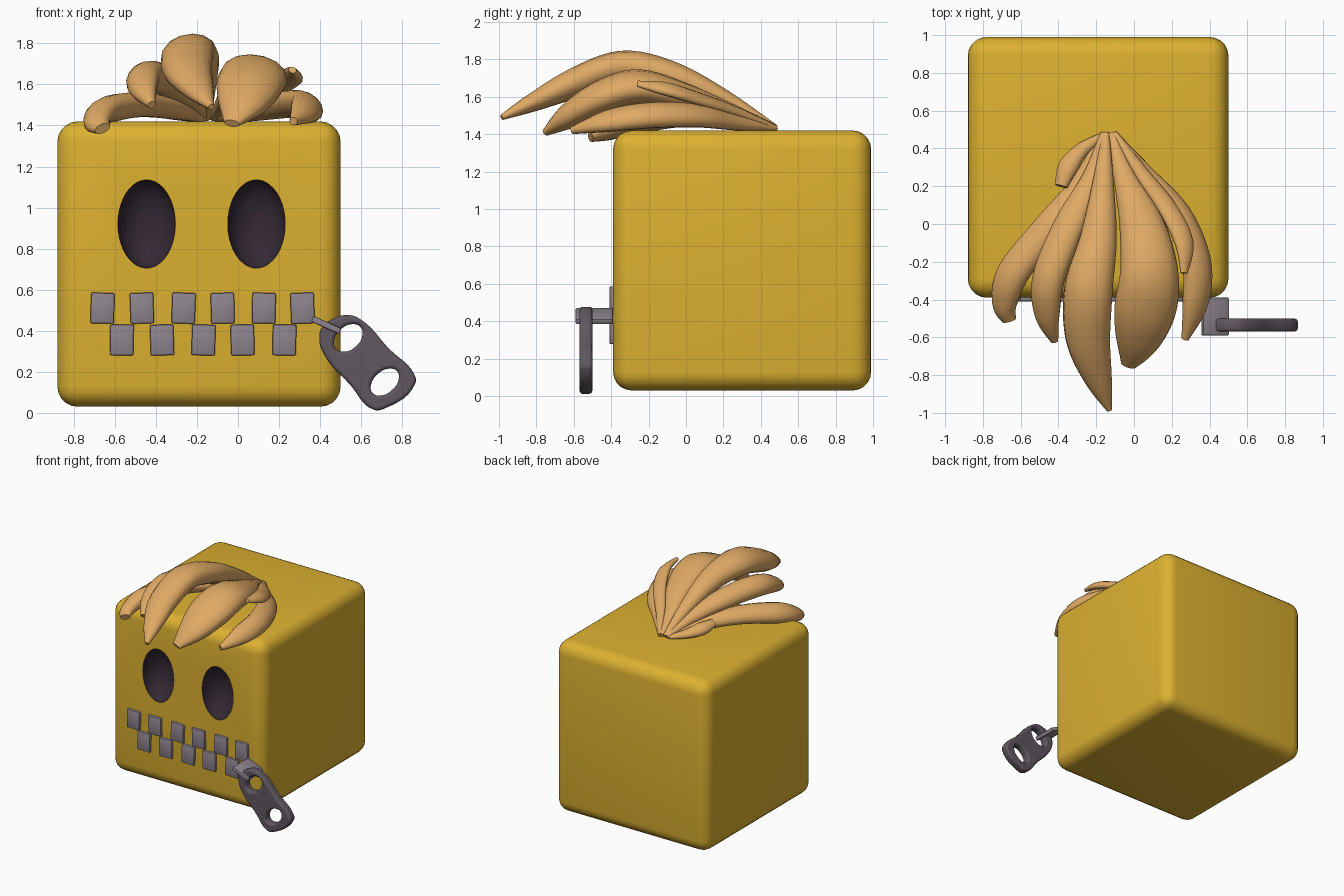
import bpy, bmesh, math
from mathutils import Vector, Matrix

if "Cube" in bpy.data.objects:
    bpy.data.objects.remove(bpy.data.objects["Cube"])


def material(name, rgb):
    m = bpy.data.materials.new(name)
    m.diffuse_color = (*rgb, 1)
    m.use_nodes = True
    m.node_tree.nodes["Principled BSDF"].inputs["Base Color"].default_value = m.diffuse_color
    return m


GOLD = material("gold", (0.72, 0.44, 0.03))
DARK = material("dark_purple", (0.035, 0.022, 0.035))
TAN = material("tan_hair", (0.74, 0.40, 0.13))
GREY = material("light_grey", (0.27, 0.235, 0.27))
STEEL = material("dark_steel", (0.115, 0.095, 0.115))


def smooth(ob, angle=35):
    bpy.ops.object.select_all(action='DESELECT')
    ob.select_set(True)
    bpy.context.view_layer.objects.active = ob
    bpy.ops.object.shade_smooth_by_angle(angle=math.radians(angle))


def from_bmesh(name, bm, mat):
    bmesh.ops.recalc_face_normals(bm, faces=bm.faces)
    me = bpy.data.meshes.new(name)
    bm.to_mesh(me)
    bm.free()
    ob = bpy.data.objects.new(name, me)
    bpy.context.collection.objects.link(ob)
    if mat:
        me.materials.append(mat)
    return ob


def box(name, centre, size, bevel, segments, mat, tilt=0):
    bm = bmesh.new()
    bmesh.ops.create_cube(bm, size=1)
    bmesh.ops.scale(bm, vec=size, verts=bm.verts)
    bmesh.ops.bevel(bm, geom=bm.edges[:], offset=bevel, segments=segments,
                    profile=0.5, affect='EDGES')
    bmesh.ops.rotate(bm, matrix=Matrix.Rotation(tilt, 3, 'Y'), verts=bm.verts)
    bmesh.ops.translate(bm, vec=centre, verts=bm.verts)
    ob = from_bmesh(name, bm, mat)
    smooth(ob)
    return ob


# Head block with two hollow eye sockets
head = box("head", (-0.19, 0.30, 0.725), (1.38, 1.38, 1.39), 0.1, 5, GOLD)
head.data.materials.append(DARK)
EYES, EW, EH, EZ, FRONT = (-0.445, 0.09), 0.14, 0.215, 0.92, -0.39
for ex in EYES:
    bm = bmesh.new()
    bmesh.ops.create_uvsphere(bm, u_segments=32, v_segments=20, radius=1)
    bmesh.ops.scale(bm, vec=(EW, 0.13, EH), verts=bm.verts)
    bmesh.ops.translate(bm, vec=(ex, FRONT, EZ), verts=bm.verts)
    cutter = from_bmesh("eye_cutter", bm, None)
    cutter.hide_render = True
    mod = head.modifiers.new("eye", 'BOOLEAN')
    mod.operation, mod.solver, mod.object = 'DIFFERENCE', 'EXACT', cutter
    bpy.context.view_layer.objects.active = head
    bpy.ops.object.modifier_apply(modifier=mod.name)
    bpy.data.objects.remove(cutter)
for f in head.data.polygons:
    c = f.center
    inside = any(((c.x - ex) / EW) ** 2 + ((c.z - EZ) / EH) ** 2 < 1.02 for ex in EYES)
    f.material_index = 1 if inside and FRONT + 0.0005 < c.y < 0 else 0
smooth(head)

# Zipper teeth, two staggered rows
for row, z, xs in (("upper", 0.51, (-0.66, -0.468, -0.265, -0.075, 0.126, 0.314)),
                   ("lower", 0.355, (-0.566, -0.37, -0.168, 0.022, 0.226))):
    for i, x in enumerate(xs):
        box(f"{row}_tooth_{i}", (x, -0.39, z), (0.115, 0.04, 0.15), 0.008, 2, GREY,
            math.radians((1, -2, 2, -1)[i % 4]))

# Tilted tab that carries the zipper pull
box("pull_tab", (0.43, -0.49, 0.428), (0.15, 0.2, 0.03), 0.006, 2, GREY, math.radians(24))

# Zipper pull: rounded plate with two oval holes
curve = bpy.data.curves.new("zipper_pull", 'CURVE')
curve.dimensions, curve.fill_mode = '2D', 'BOTH'
curve.extrude, curve.bevel_depth, curve.bevel_resolution = 0.018, 0.016, 2
curve.offset = -0.016
curve.resolution_u = 6


def loop(points):
    s = curve.splines.new('BEZIER')
    s.bezier_points.add(len(points) - 1)
    for bp, (x, z) in zip(s.bezier_points, points):
        bp.co = (x, z, 0)
        bp.handle_left_type = bp.handle_right_type = 'AUTO'
    s.use_cyclic_u = True


def oval(cx, cz, a, b, turn):
    c, s = math.cos(turn), math.sin(turn)
    pts = [(a * math.cos(k * math.pi / 4), b * math.sin(k * math.pi / 4)) for k in range(8)]
    return [(cx + u * c - v * s, cz + u * s + v * c) for u, v in pts]


loop([(0.396, 0.36), (0.41, 0.418), (0.46, 0.457), (0.533, 0.477), (0.596, 0.456),
      (0.735, 0.313), (0.86, 0.185), (0.864, 0.145), (0.715, 0.022), (0.662, 0.015),
      (0.545, 0.138), (0.42, 0.282)])
loop(oval(0.537, 0.365, 0.08, 0.055, math.radians(42)))
loop(oval(0.715, 0.15, 0.08, 0.052, math.radians(42)))
tmp = bpy.data.objects.new("pull_curve", curve)
bpy.context.collection.objects.link(tmp)
bpy.context.view_layer.update()
mesh = bpy.data.meshes.new_from_object(tmp.evaluated_get(bpy.context.evaluated_depsgraph_get()))
bpy.data.objects.remove(tmp)
mesh.transform(Matrix.Translation((0, -0.535, 0)) @ Matrix.Rotation(math.pi / 2, 4, 'X'))
mesh.materials.clear()
mesh.materials.append(STEEL)
pull = bpy.data.objects.new("zipper_pull", mesh)
bpy.context.collection.objects.link(pull)
smooth(pull, 50)


# Hair: lofted tufts; each control point is x, y, z, half width, half thickness
def tuft(name, roll, pts, steps=6, sides=14):
    ext = [pts[0]] + pts + [pts[-1]]
    path = []
    for i in range(1, len(ext) - 2):
        a, b, c, d = ext[i - 1:i + 3]
        for k in range(steps + (i == len(ext) - 3)):
            t = k / steps
            path.append([0.5 * (2 * q + (r - p) * t + (2 * p - 5 * q + 4 * r - s) * t * t
                                + (3 * q - p - 3 * r + s) * t ** 3)
                         for p, q, r, s in zip(a, b, c, d)])
    bm = bmesh.new()
    rings = []
    for i, p in enumerate(path):
        tan = Vector(path[min(i + 1, len(path) - 1)][:3]) - Vector(path[max(i - 1, 0)][:3])
        tan.normalize()
        side = tan.cross(Vector((0, 0, 1))).normalized()
        side.rotate(Matrix.Rotation(math.radians(roll), 3, tan))
        up = side.cross(tan)
        rings.append([bm.verts.new(Vector(p[:3])
                                   + side * p[3] * math.cos(j * math.tau / sides)
                                   + up * p[4] * math.sin(j * math.tau / sides))
                      for j in range(sides)])
    for r0, r1 in zip(rings, rings[1:]):
        for j in range(sides):
            n = (j + 1) % sides
            bm.faces.new((r0[j], r0[n], r1[n], r1[j]))
    bm.faces.new(rings[0])
    bm.faces.new(rings[-1])
    smooth(from_bmesh(name, bm, TAN), 50)


tuft("hair_centre_left", 10, [
    (-.15, .48, 1.435, .02, .015), (-.165, .2, 1.59, .06, .05), (-.19, -.08, 1.71, .10, .08),
    (-.24, -.34, 1.755, .13, .09), (-.245, -.6, 1.67, .12, .08), (-.19, -.82, 1.57, .075, .05),
    (-.13, -.985, 1.49, .015, .015)])
tuft("hair_centre_right", -8, [
    (-.12, .48, 1.435, .02, .015), (-.05, .25, 1.52, .06, .04), (.04, 0, 1.60, .12, .07),
    (.08, -.25, 1.655, .155, .09), (.06, -.45, 1.60, .165, .09), (.02, -.62, 1.50, .12, .07),
    (-.03, -.75, 1.41, .04, .02)])
tuft("hair_mid_left", 25, [
    (-.16, .48, 1.435, .02, .015), (-.22, .25, 1.52, .055, .04), (-.34, 0, 1.61, .085, .06),
    (-.45, -.28, 1.64, .09, .07), (-.46, -.48, 1.58, .07, .05), (-.42, -.62, 1.50, .02, .02)])
tuft("hair_far_left", 25, [
    (-.17, .47, 1.43, .02, .015), (-.28, .22, 1.47, .055, .04), (-.46, -.02, 1.50, .08, .055),
    (-.64, -.26, 1.475, .09, .065), (-.685, -.42, 1.42, .07, .05), (-.66, -.51, 1.385, .04, .025)])
tuft("hair_far_right", -35, [
    (-.11, .48, 1.435, .02, .015), (.05, .27, 1.465, .055, .04), (.23, .05, 1.50, .08, .055),
    (.33, -.2, 1.50, .085, .06), (.325, -.42, 1.47, .075, .05), (.27, -.61, 1.42, .02, .02)])
tuft("hair_upper_right", -30, [
    (-.10, .48, 1.435, .015, .012), (.04, .27, 1.52, .04, .025), (.18, .08, 1.585, .055, .03),
    (.265, -.1, 1.64, .055, .03), (.265, -.26, 1.67, .02, .015)])
tuft("hair_small_left", 20, [
    (-.18, .46, 1.43, .02, .015), (-.28, .39, 1.455, .04, .03), (-.35, .30, 1.48, .055, .04),
    (-.385, .2, 1.50, .035, .025)])
